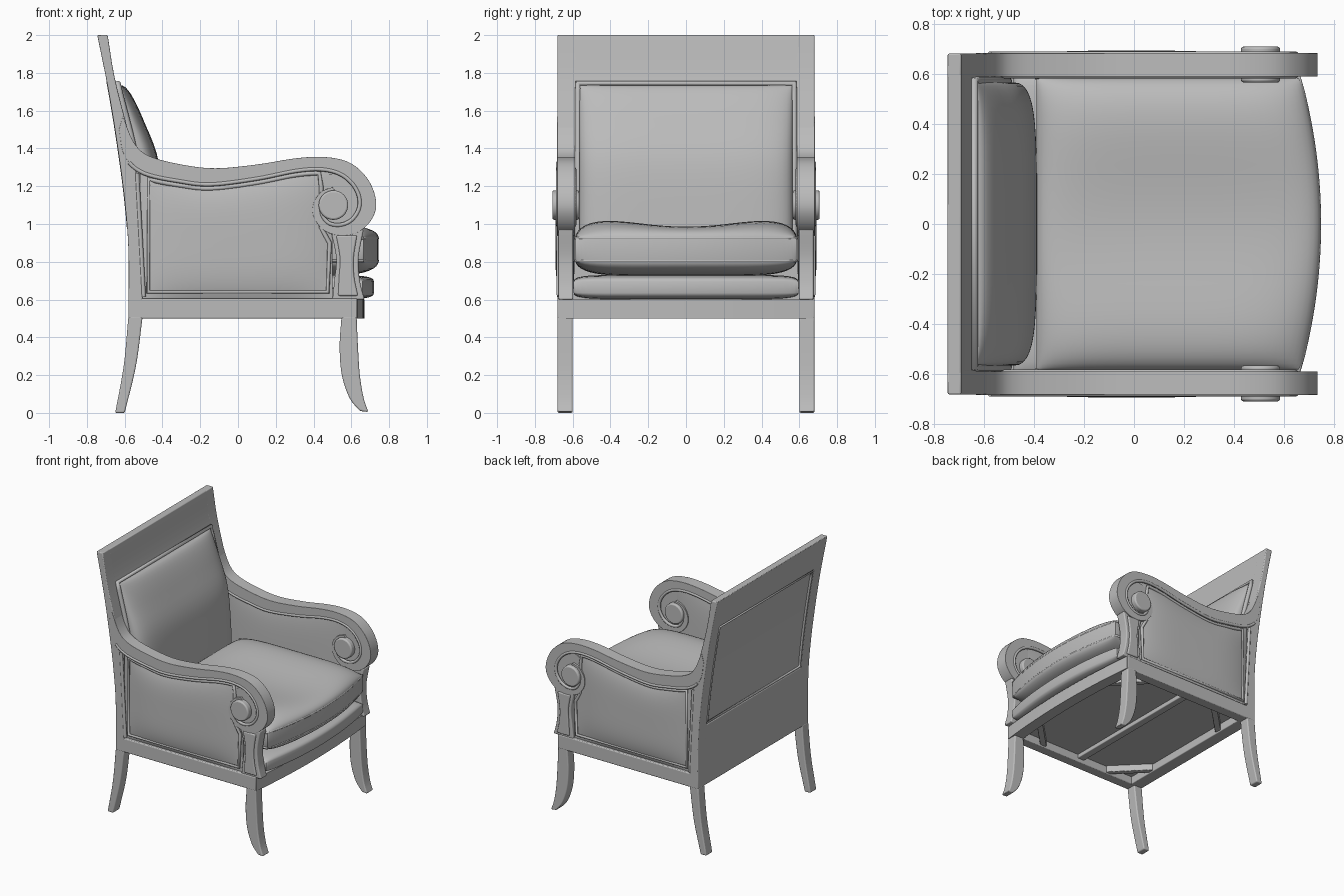
import bpy, bmesh, math
from mathutils import Vector

if "Cube" in bpy.data.objects:
    bpy.data.objects.remove(bpy.data.objects["Cube"])

grey = bpy.data.materials.new("plain_grey")
grey.use_nodes = True
GREY = (0.5, 0.5, 0.5, 1)
grey.diffuse_color = GREY
grey.node_tree.nodes["Principled BSDF"].inputs["Base Color"].default_value = GREY


def finish(name, bm, bevel=0.0, mirror=False):
    bmesh.ops.remove_doubles(bm, verts=bm.verts, dist=0.0001)
    bmesh.ops.recalc_face_normals(bm, faces=bm.faces)
    me = bpy.data.meshes.new(name)
    bm.to_mesh(me)
    bm.free()
    ob = bpy.data.objects.new(name, me)
    bpy.context.collection.objects.link(ob)
    me.materials.append(grey)
    if bevel:
        m = ob.modifiers.new("Bevel", "BEVEL")
        m.width, m.segments, m.limit_method = bevel, 3, "ANGLE"
        m.angle_limit = math.radians(40)
    if mirror:
        ob.modifiers.new("Mirror", "MIRROR").use_axis = (False, True, False)
    bpy.ops.object.select_all(action="DESELECT")
    ob.select_set(True)
    bpy.context.view_layer.objects.active = ob
    bpy.ops.object.shade_smooth_by_angle(angle=math.radians(40))
    return ob


def smooth(pts, n=6):
    """Catmull-Rom samples through the points."""
    p = [Vector(q) for q in pts]
    p = [p[0] * 2 - p[1]] + p + [p[-1] * 2 - p[-2]]
    out = []
    for a, b, c, d in zip(p, p[1:], p[2:], p[3:]):
        for i in range(n):
            t = i / n
            out.append(0.5 * (2 * b + (c - a) * t + (2 * a - 5 * b + 4 * c - d) * t**2
                              + (3 * b - a - 3 * c + d) * t**3))
    return out + [p[-2]]


def x_at(pts):
    """Smooth x as a function of z."""
    s = smooth(pts)
    def f(z):
        for a, b in zip(s, s[1:]):
            if z <= b[1]:
                break
        return a[0] + (b[0] - a[0]) * (z - a[1]) / (b[1] - a[1])
    return f


def band(name, a, b, y0, y1, bevel=0.008, mirror=True):
    """Solid strip between two xz curves, from y0 to y1."""
    bm = bmesh.new()
    rings = [[bm.verts.new((p[0], y, p[1])) for p, y in ((q, y0), (r, y0), (r, y1), (q, y1))]
             for q, r in zip(a, b)]
    for r, s in zip(rings, rings[1:]):
        for i in range(4):
            bm.faces.new((r[i], r[(i + 1) % 4], s[(i + 1) % 4], s[i]))
    bm.faces.new(rings[0])
    bm.faces.new(rings[-1])
    return finish(name, bm, bevel, mirror)


def pillow(name, f, n=24, mirror=False):
    """Closed shape from two grids f(u, v, side), u and v in -1..1."""
    bm = bmesh.new()
    t = [math.sin(math.pi * (i / n - 0.5)) for i in range(n + 1)]
    g = {s: [[bm.verts.new(f(u, v, s)) for v in t] for u in t] for s in (-1, 1)}
    for s in g:
        for i in range(n):
            for j in range(n):
                bm.faces.new((g[s][i][j], g[s][i + 1][j], g[s][i + 1][j + 1], g[s][i][j + 1]))
    rim = ([(i, 0) for i in range(n)] + [(n, j) for j in range(n)]
           + [(i, n) for i in range(n, 0, -1)] + [(0, j) for j in range(n, 0, -1)])
    for (i, j), (k, l) in zip(rim, rim[1:] + rim[:1]):
        if (g[1][i][j].co - g[-1][i][j].co).length > 0.001:
            bm.faces.new((g[1][i][j], g[1][k][l], g[-1][k][l], g[-1][i][j]))
    return finish(name, bm, mirror=mirror)


def box(name, lo, hi, bevel=0.006, mirror=False):
    return band(name, [(lo[0], lo[2]), (lo[0], hi[2])], [(hi[0], lo[2]), (hi[0], hi[2])],
                lo[1], hi[1], bevel, mirror)


def bead(name, pts, r, closed=False, mirror=False):
    """Round moulding along a path."""
    cu = bpy.data.curves.new(name, "CURVE")
    cu.dimensions, cu.bevel_depth, cu.bevel_resolution = "3D", r, 2
    cu.use_fill_caps = True
    sp = cu.splines.new("POLY")
    sp.points.add(len(pts) - 1)
    for p, q in zip(sp.points, pts):
        p.co = (*q, 1)
    sp.use_cyclic_u = closed
    sp.use_smooth = True
    ob = bpy.data.objects.new(name, cu)
    bpy.context.collection.objects.link(ob)
    cu.materials.append(grey)
    if mirror:
        ob.modifiers.new("Mirror", "MIRROR").use_axis = (False, True, False)


def edge(u, v, p=10, q=0.4):
    return (max(0, 1 - abs(u)**p) * max(0, 1 - abs(v)**p))**q


# Curved back: stiles, rails and recessed rear panel
rear = x_at([(-0.58, 0.5), (-0.58, 0.86), (-0.6, 1.12), (-0.635, 1.39), (-0.685, 1.7), (-0.745, 2)])
front = x_at([(-0.505, 0.5), (-0.51, 0.86), (-0.53, 1.2), (-0.565, 1.42), (-0.65, 1.76), (-0.69, 2)])


def back_part(name, z0, z1, y0, y1, inset=0.0, mirror=False):
    zs = [z0 + (z1 - z0) * i / 20 for i in range(21)]
    band(name, [(rear(z) + inset, z) for z in zs], [(front(z), z) for z in zs], y0, y1,
         0 if inset else 0.006, mirror)


back_part("back_stiles", 0.5, 2, 0.58, 0.68, mirror=True)
back_part("back_top_rail", 1.76, 2, -0.6, 0.6)
back_part("back_bottom_rail", 0.5, 0.97, -0.6, 0.6)
back_part("back_panel", 0.95, 1.78, -0.6, 0.6, 0.012)


def rect_path(xf, z0, z1, w):
    zs = [z0 + (z1 - z0) * i / 16 for i in range(17)]
    return [(xf(z), -w, z) for z in zs] + [(xf(z), w, z) for z in reversed(zs)]


bead("back_panel_moulding", rect_path(lambda z: rear(z) + 0.008, 0.98, 1.75, 0.57), 0.01, True)
bead("back_front_moulding", rect_path(lambda z: front(z) + 0.008, 0.9, 1.745, 0.572), 0.017, True)

# Legs
band("back_legs", smooth([(-0.65, 0), (-0.605, 0.25), (-0.58, 0.51)]),
     smooth([(-0.6, 0), (-0.54, 0.25), (-0.505, 0.51)]), 0.6, 0.68)
band("front_legs", smooth([(0.645, 0.01), (0.59, 0.08), (0.55, 0.2), (0.538, 0.35), (0.548, 0.51)]),
     smooth([(0.69, 0.005), (0.665, 0.08), (0.645, 0.2), (0.635, 0.35), (0.628, 0.51)]), 0.6, 0.68)

# Arms ending in a scroll
outer = smooth([(-0.61, 1.57), (-0.55, 1.43), (-0.47, 1.36), (-0.3, 1.315), (-0.12, 1.295), (0.1, 1.315),
                (0.3, 1.347), (0.45, 1.355), (0.58, 1.33), (0.67, 1.26), (0.72, 1.17), (0.73, 1.08),
                (0.69, 1.0), (0.62, 0.95), (0.53, 0.94), (0.45, 0.97), (0.4, 1.04), (0.4, 1.11),
                (0.44, 1.17), (0.5, 1.195)])
inner = smooth([(-0.63, 1.5), (-0.6, 1.36), (-0.5, 1.27), (-0.3, 1.225), (-0.14, 1.21), (0.1, 1.24),
                (0.3, 1.28), (0.43, 1.29), (0.53, 1.27), (0.6, 1.22), (0.64, 1.15), (0.64, 1.08),
                (0.6, 1.02), (0.54, 0.995), (0.48, 1.005), (0.445, 1.05), (0.445, 1.1),
                (0.465, 1.14), (0.51, 1.15), (0.54, 1.14)])
band("arms", outer, inner, 0.588, 0.682, 0.018)
for label, y in (("outer", 0.678), ("inner", 0.592)):
    bead("arm_scroll_bead_" + label, [(p[0], y, p[1]) for p in inner[8:]], 0.011, mirror=True)


def disc(name, x, z, r, y0, y1, bevel):
    bm = bmesh.new()
    ring = [bm.verts.new((x + r * math.cos(i * math.pi / 20), y0, z + r * math.sin(i * math.pi / 20)))
            for i in range(40)]
    face = bm.faces.new(ring)
    ext = bmesh.ops.extrude_face_region(bm, geom=[face])["geom"]
    bmesh.ops.translate(bm, vec=(0, y1 - y0, 0), verts=[v for v in ext if isinstance(v, bmesh.types.BMVert)])
    finish(name, bm, bevel, True)


disc("scroll_webs", 0.53, 1.13, 0.14, 0.605, 0.665, 0)
disc("scroll_buttons", 0.505, 1.1, 0.078, 0.565, 0.708, 0.01)

# Front arm posts with a raised face
band("arm_posts", smooth([(0.5, 0.6), (0.51, 0.7), (0.52, 0.82), (0.49, 0.97)]),
     smooth([(0.67, 0.6), (0.645, 0.7), (0.638, 0.82), (0.665, 0.97)]), 0.597, 0.675)
band("arm_post_faces", smooth([(0.53, 0.62), (0.535, 0.72), (0.54, 0.82), (0.52, 0.94)]),
     smooth([(0.635, 0.62), (0.615, 0.72), (0.612, 0.82), (0.63, 0.94)]), 0.66, 0.686)

# Upholstered side panels below the arms
arm_low = [p for p in inner if p[0] <= 0.45][:44]


def panel_top(x):
    return min(arm_low, key=lambda p: abs(p[0] - x) + (9 if p[1] < 1.2 else 0))[1]


def side_panel(u, v, s):
    k = (v + 1) / 2
    x = -0.52 + 1.02 * (u + 1) / 2
    z = 0.6 + (panel_top(x) + 0.015 - 0.6) * k
    puff = (1 - u**4) * (1 - v**4)
    return (x, 0.655 + 0.037 * puff if s > 0 else 0.605 - 0.015 * puff, z)


pillow("side_panels", side_panel, 28, mirror=True)
top_line = [(p[0], p[1] - 0.022) for p in inner[13:43]]
panel_line = [(-0.475, 0.64)] + top_line + [(0.44, 1.2), (0.44, 0.98), (0.485, 0.9), (0.475, 0.64)]
bead("side_panel_piping", [(x, 0.667, z) for x, z in panel_line], 0.012, True, True)
bead("side_panel_rim", [(-0.5, 0.672, 0.615), (-0.515, 0.672, 0.9), (-0.535, 0.672, 1.27)], 0.012, mirror=True)

# Seat rails, bowed at the front
box("side_rails", (-0.56, 0.6, 0.5), (0.63, 0.68, 0.606), mirror=True)
box("rear_rail", (-0.56, -0.62, 0.5), (-0.48, 0.62, 0.6))


def bow(v, base, depth):
    return base + depth * (1 - v * v)


pillow("front_rail", lambda u, v, s: (bow(v, 0.632, 0.038) - (0.045 - 0.045 * u), 0.675 * v,
                                      0.55 + 0.05 * s))

# Underside: seat board, cross beam and corner braces
box("seat_board", (-0.52, -0.61, 0.56), (0.6, 0.61, 0.66))
box("cross_beam", (-0.03, -0.61, 0.53), (0.03, 0.61, 0.565))
for sx in (-1, 1):
    ob = box("corner_braces", (-0.17, -0.022, 0.51), (0.17, 0.022, 0.565))
    for v in ob.data.vertices:
        c = v.co.copy()
        d = math.sqrt(0.5)
        v.co = (0.05 + sx * (0.42 + d * (c.x - c.y)), 0.49 - d * (c.x + c.y), c.z)
    if sx < 0:
        ob.data.flip_normals()
    ob.modifiers.new("Mirror", "MIRROR").use_axis = (False, True, False)

# Cushions
pillow("seat_base", lambda u, v, s: (-0.48 + (bow(v, 0.66, 0.06) + 0.48) * (u + 1) / 2, 0.595 * v,
                                     0.665 + s * (0.03 + 0.035 * edge(u, v))), 24)


def seat(u, v, s):
    crown = 0.02 * math.cos(3.6 * v + math.pi) * (1 - u**4) if s > 0 else 0
    return (-0.39 + (bow(v, 0.665, 0.08) + 0.39) * (u + 1) / 2, 0.585 * v,
            0.865 + s * (0.06 + 0.08 * edge(u, v, 6, 0.5)) + crown * edge(u, v))


pillow("seat_cushion", seat, 30)
for label, s in (("top", 1), ("bottom", -1)):
    rim = [seat(1, -1 + i / 10, s) for i in range(21)]
    bead("seat_piping_" + label, [(x - 0.006, y, z) for x, y, z in [seat(-1, -1, s)] + rim + [seat(-1, 1, s)]],
         0.008)
cushion_x = x_at([(-0.385, 0.8), (-0.39, 1.0), (-0.42, 1.33), (-0.5, 1.55), (-0.585, 1.74)])


def back_cushion(u, v, s):
    z = 1.27 + 0.465 * u
    base = front(z) - 0.01
    full = cushion_x(z) - 0.03 * v**4
    return (base + (full - base) * (0.4 + 0.6 * edge(u, v, 12)) if s > 0 else base, 0.565 * v, z)


pillow("back_cushion", back_cushion, 28)
